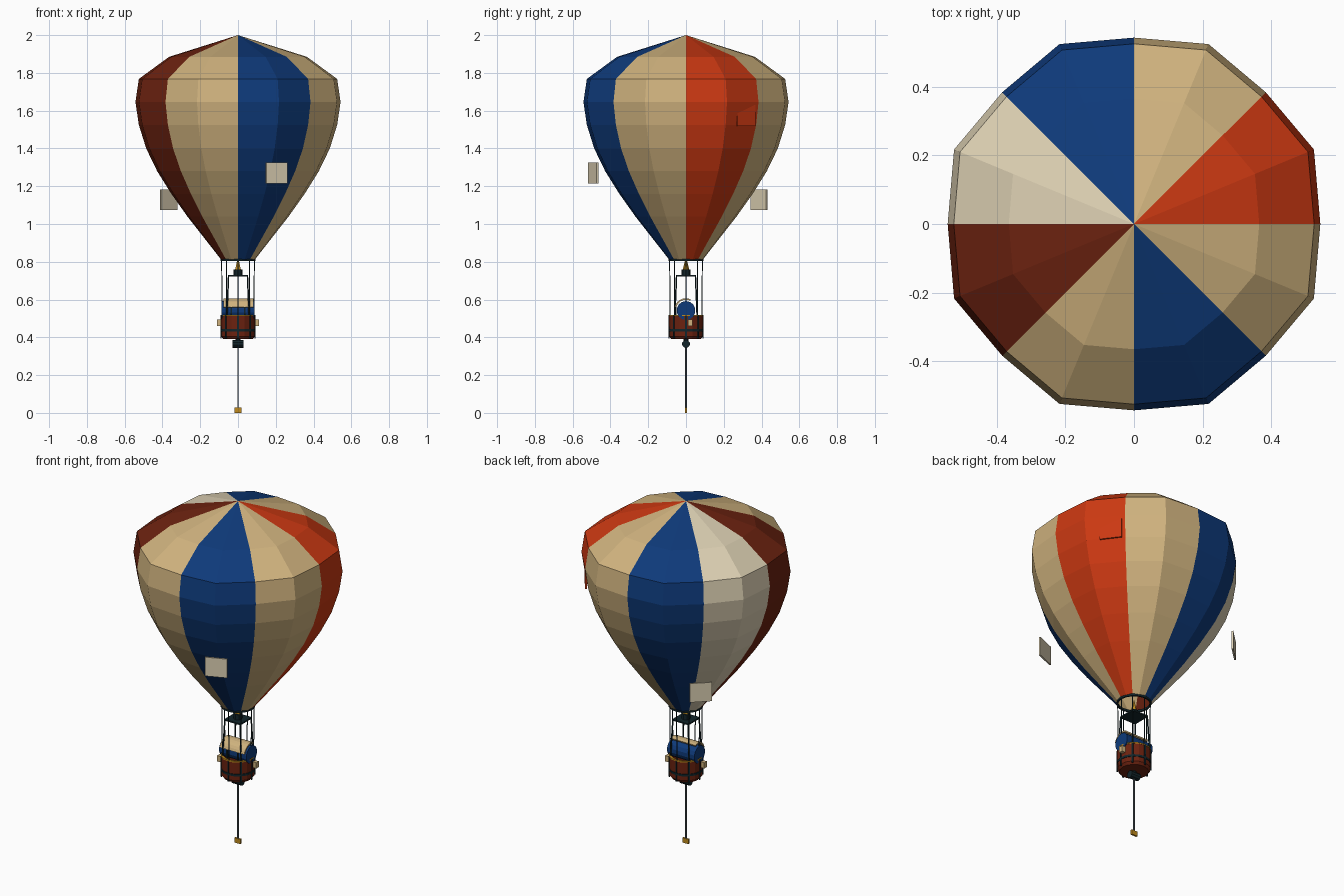
import bpy, bmesh, math
from mathutils import Vector, Matrix

if "Cube" in bpy.data.objects:
    bpy.data.objects.remove(bpy.data.objects["Cube"])


def mat(name, r, g, b):
    m = bpy.data.materials.new(name)
    m.diffuse_color = (r, g, b, 1)
    m.use_nodes = True
    m.node_tree.nodes["Principled BSDF"].inputs["Base Color"].default_value = m.diffuse_color
    return m


TAN = mat("tan", 0.63, 0.45, 0.21)
CREAM = mat("cream", 0.72, 0.63, 0.45)
BLUE = mat("blue", 0.0044, 0.042, 0.195)
RED = mat("red", 0.60, 0.04, 0.006)
MAROON = mat("maroon", 0.15, 0.016, 0.005)
DARK = mat("dark slate", 0.006, 0.018, 0.023)
GOLD = mat("gold", 0.53, 0.26, 0.013)
GREY = mat("rope grey", 0.09, 0.11, 0.13)


def make(name, bm, mats):
    me = bpy.data.meshes.new(name)
    bm.to_mesh(me)
    bm.free()
    for m in mats:
        me.materials.append(m)
    ob = bpy.data.objects.new(name, me)
    bpy.context.collection.objects.link(ob)
    return ob


def box(name, size, loc, m, az=0):
    bm = bmesh.new()
    bmesh.ops.create_cube(bm, size=1, matrix=Matrix.Translation(loc)
                          @ Matrix.Rotation(az, 4, 'Z') @ Matrix.Diagonal((*size, 1)))
    return make(name, bm, [m])


def rod(name, a, b, r, m, sides=6, r2=None):
    a, b = Vector(a), Vector(b)
    d = b - a
    bm = bmesh.new()
    bmesh.ops.create_cone(bm, cap_ends=True, segments=sides, radius1=r,
                          radius2=r if r2 is None else r2, depth=d.length,
                          matrix=Matrix.Translation((a + b) / 2)
                          @ d.to_track_quat('Z', 'Y').to_matrix().to_4x4())
    return make(name, bm, [m])


def lathe(name, profile, sides, mats, bulge=1.0, rule=None, closed=False):
    """Spin (r, z) points about z; every odd column is pushed out by bulge."""
    bm = bmesh.new()
    rings = []
    for r, z in profile:
        if r == 0:
            rings.append([bm.verts.new((0, 0, z))] * sides)
            continue
        ring = []
        for i in range(sides):
            a = 2 * math.pi * i / sides
            k = r * (bulge if i % 2 else 1)
            ring.append(bm.verts.new((k * math.cos(a), k * math.sin(a), z)))
        rings.append(ring)
    if closed:
        rings.append(rings[0])
    for lo, hi in zip(rings, rings[1:]):
        for i in range(sides):
            j = (i + 1) % sides
            vs = list(dict.fromkeys((lo[i], lo[j], hi[j], hi[i])))
            f = bm.faces.new(vs)
            f.material_index = rule(i) if rule else 0
    return make(name, bm, mats)


def polar(r, az, z):
    return (r * math.cos(az), r * math.sin(az), z)


# Envelope: eight gores, each two columns wide with a bulged middle
envelope = [(0.088, 0.81), (0.178, 0.925), (0.268, 1.04), (0.353, 1.16),
            (0.428, 1.28), (0.486, 1.40), (0.525, 1.525), (0.543, 1.646),
            (0.525, 1.768), (0.365, 1.885), (0, 2.0)]
gores = [0, 1, 2, 3, 4, 1, 2, 1]
lathe("balloon_envelope", envelope, 16, [RED, TAN, BLUE, CREAM, MAROON],
      1.045, lambda i: gores[i // 2])

# Mouth ring
lathe("mouth_ring", [(0.084, 0.803), (0.093, 0.803), (0.093, 0.815), (0.084, 0.815)],
      16, [DARK], closed=True)

# Plates floating around the envelope
for i, (deg, z, m) in enumerate([(292.5, 1.27, CREAM), (133.5, 1.128, CREAM),
                                 (36.7, 1.575, RED)]):
    az = math.radians(deg)
    box(f"side_plate_{i}", (0.009, 0.12, 0.11), polar(0.532, az, z), m, az)

# Suspension ropes and basket ribs
for i in range(8):
    az = i * math.pi / 4
    rod(f"suspension_rope_{i}", polar(0.087, az, 0.81), polar(0.084, az, 0.51), 0.0028, DARK, 5)
    box(f"basket_rib_{i}", (0.006, 0.008, 0.12), polar(0.0895, az, 0.455), DARK, az)

# Burner frame, burner and flame
box("burner_plate", (0.105, 0.105, 0.008), (0, 0, 0.726), DARK)
for sx in (-1, 1):
    for sy in (-1, 1):
        rod("burner_leg", (sx * 0.05, sy * 0.05, 0.726), (sx * 0.059, sy * 0.059, 0.51),
            0.004, DARK)
rod("burner", (0, 0, 0.722), (0, 0, 0.76), 0.024, DARK, 8)
rod("flame", (0, 0, 0.76), (0, 0, 0.83), 0.017, GOLD, 6, 0.0)

# Basket: open tub with rim and hoop
lathe("basket", [(0, 0.39), (0.078, 0.39), (0.089, 0.405), (0.09, 0.515),
                 (0.081, 0.515), (0.078, 0.41), (0, 0.41)], 16, [MAROON])
lathe("basket_rim", [(0.08, 0.512), (0.092, 0.512), (0.092, 0.519), (0.08, 0.519)],
      16, [GOLD], closed=True)
lathe("basket_hoop", [(0.088, 0.432), (0.093, 0.432), (0.093, 0.444), (0.088, 0.444)],
      16, [DARK], closed=True)

# Small side boxes on the basket
for s in (-1, 1):
    box("side_box", (0.022, 0.024, 0.034), (s * 0.1, s * 0.022, 0.478), TAN)

# Blue bedroll with a tan cover draped over the top
rod("bedroll", (-0.088, 0, 0.542), (0.088, 0, 0.542), 0.05, BLUE, 14)
bm = bmesh.new()
arc = []
for k in range(8):
    t = math.radians(65 + 100 * k / 7)
    arc.append([bm.verts.new((x, 0.058 * math.cos(t), 0.545 + 0.058 * math.sin(t)))
                for x in (-0.078, 0.082)])
for a, b in zip(arc, arc[1:]):
    bm.faces.new((a[0], a[1], b[1], b[0]))
cover = make("bedroll_cover", bm, [TAN])
sol = cover.modifiers.new("thickness", 'SOLIDIFY')
sol.thickness = 0.008
sol.offset = 0
for s in (-1, 1):
    box("bedroll_strap", (0.008, 0.006, 0.055), (s * 0.035, -0.052, 0.532), DARK)

# Winch, tether and weight under the basket
rod("winch_drum", (-0.03, 0, 0.365), (0.03, 0, 0.365), 0.021, DARK, 10)
rod("winch_mount", (0, 0, 0.37), (0, 0, 0.395), 0.012, DARK, 8)
rod("tether", (0, 0, 0.36), (0, 0, 0.02), 0.0045, GREY, 6)
box("tether_weight", (0.038, 0.01, 0.028), (0, 0, 0.014), GOLD)
